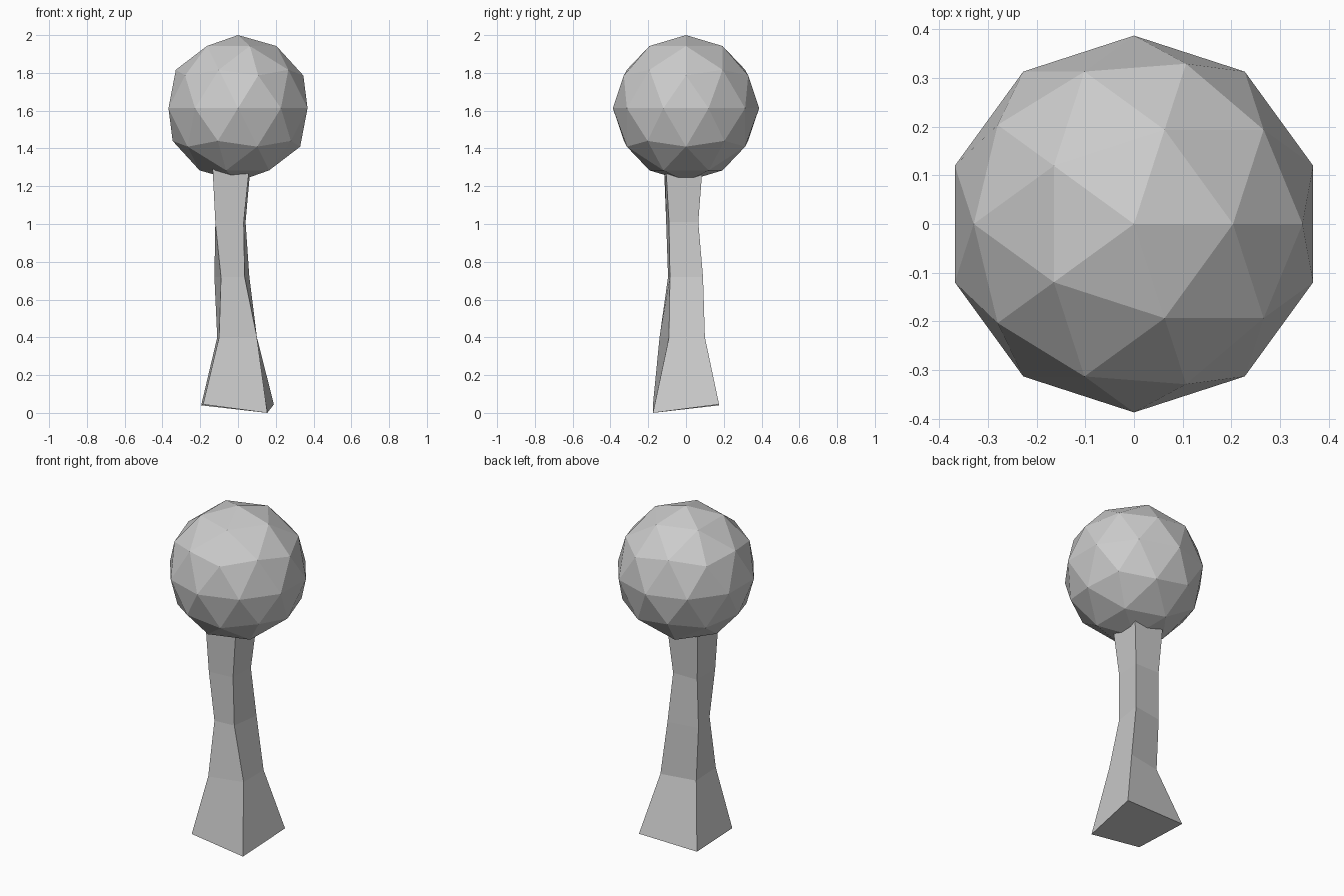
import bpy, bmesh

if "Cube" in bpy.data.objects:
    bpy.data.objects.remove(bpy.data.objects["Cube"])

# Foliage: faceted ball
bpy.ops.mesh.primitive_ico_sphere_add(subdivisions=2, radius=0.387, location=(0, 0, 1.613))
bpy.context.object.name = "foliage"

# Trunk: square cross-sections lofted upward, slightly crooked
# corners: front left, front right, back right, back left
rings = [
    (0.00, [(-.185, -.175), (.155, -.175), (.19, .175), (-.195, .175)]),
    (0.40, [(-.10, -.14), (.10, -.09), (.10, .10), (-.11, .06)]),
    (0.72, [(-.09, -.095), (.035, -.085), (.06, .09), (-.125, .06)]),
    (1.01, [(-.12, -.105), (.03, -.09), (.04, .065), (-.12, .065)]),
    (1.40, [(-.14, -.12), (.07, -.112), (.075, .095), (-.14, .09)]),
]
foot_lift = (0.045, 0.0, 0.045, 0.04)  # uneven base

bm = bmesh.new()
loops = []
for i, (z, corners) in enumerate(rings):
    loops.append([bm.verts.new((x, y, z + (foot_lift[k] if i == 0 else 0)))
                  for k, (x, y) in enumerate(corners)])
for a, b in zip(loops, loops[1:]):
    for k in range(4):
        n = (k + 1) % 4
        bm.faces.new((a[k], a[n], b[n], b[k]))
bm.faces.new(loops[0][::-1])
bm.faces.new(loops[-1])
bmesh.ops.recalc_face_normals(bm, faces=bm.faces)
mesh = bpy.data.meshes.new("trunk")
bm.to_mesh(mesh)
bm.free()
bpy.context.collection.objects.link(bpy.data.objects.new("trunk", mesh))
